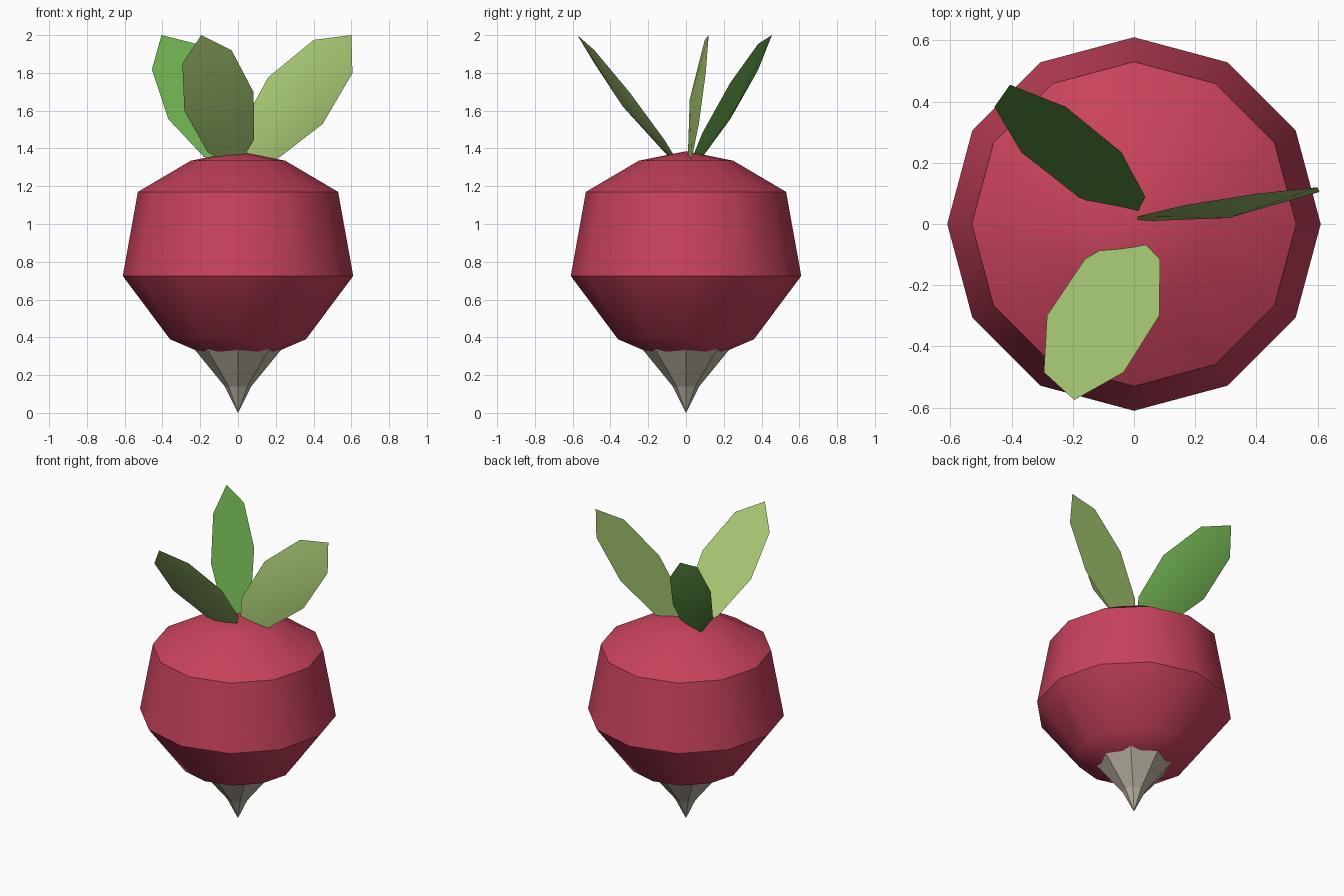
import bpy, bmesh
from math import pi, sin, cos, radians
from mathutils import Vector

cube = bpy.data.objects.get("Cube")
if cube:
    bpy.data.objects.remove(cube, do_unlink=True)


def material(name, srgb):
    """Flat material from an sRGB colour given in 0-255."""
    lin = [((c / 255 + 0.055) / 1.055) ** 2.4 for c in srgb] + [1.0]
    mat = bpy.data.materials.new(name)
    mat.use_nodes = True
    mat.diffuse_color = lin
    mat.node_tree.nodes["Principled BSDF"].inputs["Base Color"].default_value = lin
    return mat


def make_object(name, bm, mat):
    mesh = bpy.data.meshes.new(name)
    bm.to_mesh(mesh)
    bm.free()
    mesh.materials.append(mat)
    obj = bpy.data.objects.new(name, mesh)
    bpy.context.collection.objects.link(obj)
    return obj


def lathe(name, profile, sides, mat):
    """Revolve (radius, z) points, listed bottom to top, into a closed solid."""
    bm = bmesh.new()
    rings = []
    for r, z in profile:
        if r == 0:
            rings.append([bm.verts.new((0, 0, z))] * sides)
        else:
            rings.append([bm.verts.new((r * cos(2 * pi * i / sides),
                                        r * sin(2 * pi * i / sides), z))
                          for i in range(sides)])
    for low, high in zip(rings, rings[1:]):
        for i in range(sides):
            j = (i + 1) % sides
            corners = dict.fromkeys((low[i], low[j], high[j], high[i]))
            bm.faces.new(list(corners))
    bmesh.ops.recalc_face_normals(bm, faces=bm.faces)
    return make_object(name, bm, mat)


def leaf(name, tip, root, side, mat):
    """Eight-sided leaf: flat on one face, gently domed on the other."""
    tip, root = Vector(tip), Vector(root)
    along = (tip - root).normalized()
    across = Vector(side).normalized()
    dome = across.cross(along)
    half = [(0.135, 0.15), (0.19, 0.458), (0.127, 0.762)]
    outline = ([(0, 0)] + half + [(0, (tip - root).length)]
               + [(-w, d) for w, d in reversed(half)])
    bm = bmesh.new()
    rim = [bm.verts.new(tip + across * w - along * d) for w, d in outline]
    centre = bm.verts.new(tip - along * 0.458 + dome * 0.045)
    bm.faces.new(rim)
    for a, b in zip(rim, rim[1:] + rim[:1]):
        bm.faces.new((b, a, centre)).smooth = True
    bmesh.ops.recalc_face_normals(bm, faces=bm.faces)
    return make_object(name, bm, mat)


red = material("radish red", (200, 66, 92))
root_grey = material("root beige", (184, 177, 160))
light_green = material("light leaf green", (166, 200, 114))
mid_green = material("deep leaf green", (106, 168, 76))

# Bulb, smooth between its two hard rims
bulb = lathe("bulb", [(0, 0.3), (0.15, 0.3), (0.36, 0.39), (0.61, 0.725),
                      (0.53, 1.17), (0.25, 1.335), (0, 1.385)], 12, red)
bpy.ops.object.select_all(action="DESELECT")
bulb.select_set(True)
bpy.context.view_layer.objects.active = bulb
bpy.ops.object.shade_smooth_by_angle(angle=radians(38))

# Faceted tap root
lathe("tap_root", [(0, 0), (0.07, 0.14), (0.27, 0.385), (0, 0.4)], 8, root_grey)

# Leaves, rooted inside the crown
leaf("front_leaf", (-0.195, -0.575, 2.0), (-0.006, -0.022, 1.295),
     (0.966, 0, 0.26), light_green)
leaf("back_leaf", (-0.405, 0.455, 2.0), (-0.003, 0.012, 1.30),
     (-0.863, 0, -0.508), mid_green)
leaf("left_leaf", (0.6, 0.12, 2.0), (0.007, 0.008, 1.305),
     (0.76, 0.02, -0.65), light_green)
